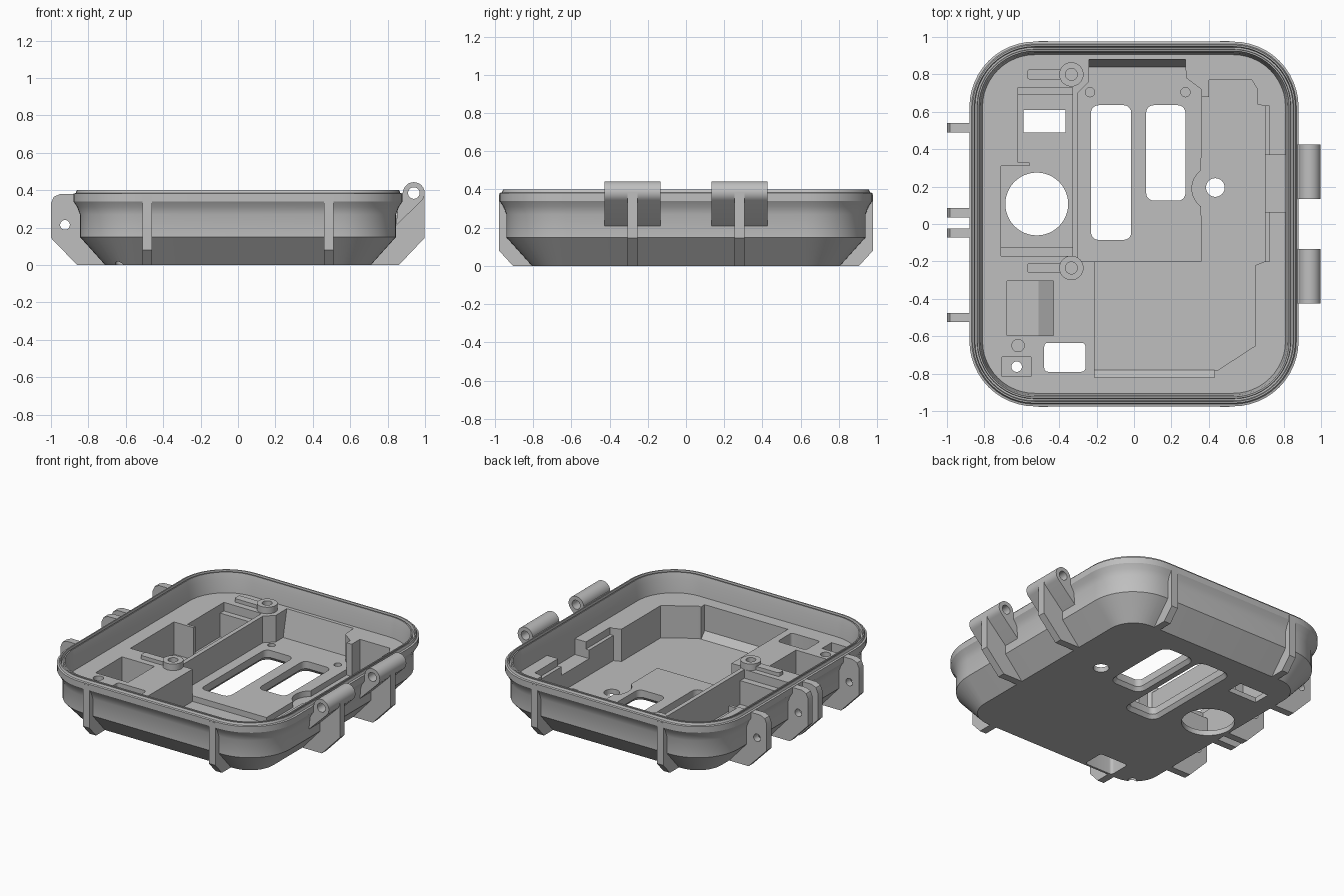
import bpy, bmesh
from math import sin, cos, radians

if "Cube" in bpy.data.objects:
    bpy.data.objects.remove(bpy.data.objects["Cube"])

grey = bpy.data.materials.new("plain_grey")
grey.use_nodes = True
COLOUR = (0.52, 0.52, 0.52, 1)
grey.diffuse_color = COLOUR
grey.node_tree.nodes["Principled BSDF"].inputs["Base Color"].default_value = COLOUR


def loft(name, rings):
    """Closed solid through a list of equal-length point rings."""
    bm = bmesh.new()
    rows = [[bm.verts.new(p) for p in ring] for ring in rings]
    n = len(rows[0])
    for a, b in zip(rows, rows[1:]):
        for i in range(n):
            j = (i + 1) % n
            bm.faces.new((a[i], a[j], b[j], b[i]))
    bm.faces.new(rows[0][::-1])
    bm.faces.new(rows[-1])
    bmesh.ops.recalc_face_normals(bm, faces=bm.faces)
    mesh = bpy.data.meshes.new(name)
    bm.to_mesh(mesh)
    bm.free()
    mesh.materials.append(grey)
    ob = bpy.data.objects.new(name, mesh)
    bpy.context.collection.objects.link(ob)
    return ob


def prism(name, pts, lo, hi, axis="z"):
    place = {"z": lambda a, b, t: (a, b, t),
             "y": lambda a, b, t: (a, t, b),
             "x": lambda a, b, t: (t, a, b)}[axis]
    return loft(name, [[place(a, b, t) for a, b in pts] for t in (lo, hi)])


def arc(cx, cy, r, start, end, n):
    return [(cx + r * cos(radians(start + (end - start) * i / n)),
             cy + r * sin(radians(start + (end - start) * i / n))) for i in range(n + 1)]


def circle(cx, cy, r, n=32):
    return arc(cx, cy, r, 0, 360, n)[:-1]


def round_rect(x0, x1, y0, y1, r, n=5):
    return (arc(x1 - r, y1 - r, r, 0, 90, n) + arc(x0 + r, y1 - r, r, 90, 180, n)
            + arc(x0 + r, y0 + r, r, 180, 270, n) + arc(x1 - r, y0 + r, r, 270, 360, n))


def box(x0, x1, y0, y1):
    return [(x0, y0), (x1, y0), (x1, y1), (x0, y1)]


def cut(target, cutter):
    cutter.hide_render = True
    mod = target.modifiers.new("cut", "BOOLEAN")
    mod.operation = "DIFFERENCE"
    mod.solver = "EXACT"
    mod.object = cutter
    bpy.context.view_layer.objects.active = target
    bpy.ops.object.modifier_apply(modifier=mod.name)
    bpy.data.objects.remove(cutter)


def smooth(ob):
    bpy.ops.object.select_all(action="DESELECT")
    ob.select_set(True)
    bpy.context.view_layer.objects.active = ob
    bpy.ops.object.shade_smooth_by_angle(angle=radians(28))


# Tray shell: (inset, height) profile from the base, over the rim, to the deck
DECK = 0.26
TOP = 0.35
profile = [(.17, 0), (.035, .15), (.035, .27), (.02, .31), (0, .34), (0, .382),
           (.012, .385), (.018, .4), (.026, .4), (.03, .375), (.04, .375),
           (.042, .395), (.05, .395), (.06, .35), (.07, DECK)]
shell = loft("tray_shell", [
    [(x, y, z) for x, y in round_rect(-.88 + d, .88 - d, -.975 + d, .975 - d, .35 - d, 12)]
    for d, z in profile])

# Main pocket: plate level, then the deeper floor around it
right_side = [(.36, .68), (.4, .68), (.4, .77), (.63, .77), (.66, .72), (.66, .64),
              (.7, .63), (.7, -.2), (.65, -.22), (.65, -.65), (.45, -.78),
              (-.21, -.78), (-.21, -.2)]
upper = [(-.3, -.2), (-.3, .7), (-.24, .76), (-.24, .84), (.275, .84),
         (.28, .78), (.36, .72)] + right_side
cut(shell, prism("cutter", upper, .075, TOP))
scallop = arc(.43, .19, .12, 234, 126, 12)
cut(shell, prism("cutter", [(.36, -.2)] + scallop + right_side, .035, TOP))
cut(shell, prism("cutter", [(.8, .075), (.84, .075), (.88, DECK), (.88, TOP), (.8, TOP)],
                 -.24, .275, "x"))
cut(shell, prism("cutter", [(-.75, .035), (-.78, .035), (-.82, .08), (-.82, TOP), (-.75, TOP)],
                 -.21, .43, "x"))

# Side notch and stepped edge on the right wall of the pocket
cut(shell, prism("cutter", box(.69, .81, .065, .37), .15, TOP))
cut(shell, prism("cutter", box(.69, .725, -.2, .63), .21, TOP))

# Left compartment, with a ledge at each end
for bottom, top, z in ((-.17, .73, .2), (-.125, .69, .035)):
    outline = [(-.71, bottom), (-.33, bottom), (-.33, top), (-.62, top),
               (-.62, .33), (-.56, .33), (-.56, .31), (-.71, .31)]
    cut(shell, prism("cutter", outline, z, TOP))

# Ramped pocket and small recesses
cut(shell, prism("cutter", [(-.68, .09), (-.51, .09), (-.43, .045), (-.43, TOP), (-.68, TOP)],
                 -.595, -.305, "y"))
cut(shell, prism("cutter", box(-.705, -.55, -.815, -.71), .2, TOP))
cut(shell, prism("cutter", circle(-.62, -.65, .033), .2, TOP))
for x in (-.235, .275):
    cut(shell, prism("cutter", circle(x, .705, .025, 20), .045, TOP))

# Through holes
for outline in (circle(-.52, .107, .168, 48), circle(.435, .195, .05),
                circle(-.627, -.763, .028, 20), box(-.59, -.365, .49, .61),
                round_rect(-.48, -.26, -.79, -.635, .02)):
    cut(shell, prism("cutter", outline, -.1, .5))

# Window slots, flared towards the underside
for x0, x1, y0, y1 in ((-.23, -.015, -.085, .635), (.065, .275, .125, .635)):
    rings = []
    for grow, z in ((.025, -.01), (.02, 0), (0, .025), (0, .5)):
        pts = round_rect(x0 - grow, x1 + grow, y0 - grow, y1 + grow, .04 + grow)
        rings.append([(x, y, z) for x, y in pts])
    cut(shell, loft("cutter", rings))
smooth(shell)

# Screw bosses with clamp arms
for label, y in (("back", .8), ("front", -.235)):
    boss = prism(label + "_screw_boss", circle(-.335, y, .065), .15, .305)
    cut(boss, prism("cutter", circle(-.335, y, .032, 24), .2, .5))
    smooth(boss)
    prism(label + "_clamp_arm", round_rect(-.57, -.385, y - .027, y + .027, .012), .2, .285)

# Front and back stiffening ribs
rib = [(.79, 0), (.905, 0), (.978, .08), (.978, .375), (.94, .36), (.93, .14)]
for label, side in (("front", -1), ("back", 1)):
    for hand, x in (("right", -.485), ("left", .485)):
        prism(f"{label}_{hand}_rib", [(side * y, z) for y, z in rib],
              x - .025, x + .025, "x")

# Latch lugs on the right-hand wall
lug = [(-.7, 0), (-.86, 0), (-1, .145), (-1, .33), (-.985, .365), (-.95, .38),
       (-.86, .38), (-.84, .34), (-.83, .14)]
for i, y in enumerate((.515, .06, -.048, -.5)):
    ob = prism(f"latch_lug_{i + 1}", lug, y - .025, y + .025, "y")
    cut(ob, prism("cutter", circle(-.925, .215, .026, 24), y - .1, y + .1, "y"))
    smooth(ob)

# Hinge barrels, each with a supporting rib
barrel = arc(.94, .385, .058, -45, 175, 24) + [(.86, .37), (.845, .21)]
strut = [(.7, 0), (.86, 0), (.998, .145), (.998, .385), (.86, .35), (.83, .14)]
for label, y in (("front", -.28), ("back", .28)):
    for part, pts, half in (("hinge_barrel", barrel, .146), ("hinge_rib", strut, .026)):
        ob = prism(f"{label}_{part}", pts, y - half, y + half, "y")
        cut(ob, prism("cutter", circle(.94, .385, .031, 24), y - .3, y + .3, "y"))
        smooth(ob)
